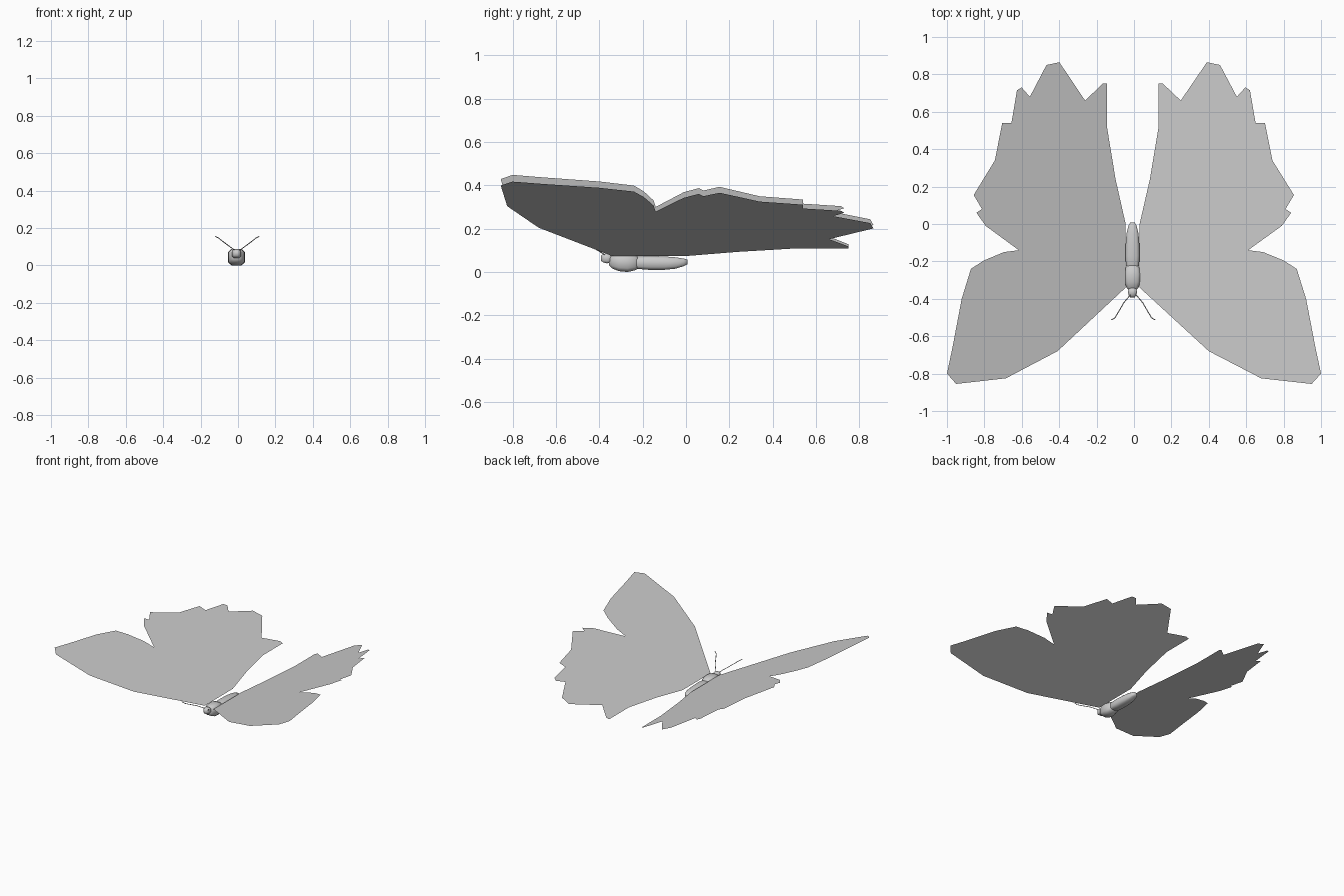
import bpy, bmesh
from mathutils import Vector

if "Cube" in bpy.data.objects:
    bpy.data.objects.remove(bpy.data.objects["Cube"])

# Wing points in plan (x, y): outline 0-28 running counter-clockwise, inner vein joints 29-34
PTS = [(.03, -.34), (.40, -.68), (.68, -.825), (.95, -.855), (1, -.80), (.97, -.66),
       (.92, -.40), (.87, -.24), (.80, -.195), (.69, -.15), (.61, -.14), (.79, -.01),
       (.84, .06), (.81, .08), (.855, .155), (.74, .34), (.70, .54), (.65, .54),
       (.62, .715), (.595, .73), (.55, .68), (.46, .85), (.39, .865), (.25, .66),
       (.155, .75), (.13, .75), (.13, .51), (.085, .24), (.03, 0),
       (.51, -.42), (.53, -.54), (.44, .07), (.365, -.06), (.295, -.19), (.70, -.21)]
FORE = [(0, 1, 30, 29, 33, 32, 28), (1, 2, 3, 30), (3, 4, 5, 30), (5, 6, 29, 30),
        (6, 7, 29), (7, 8, 9, 34, 29), (32, 33, 29, 34, 9, 10, 11)]
HIND = [(28, 32, 31, 23, 24, 25, 26, 27), (32, 11, 31), (31, 11, 12, 13, 14),
        (31, 14, 15, 16, 17), (31, 17, 18, 19, 20), (31, 20, 21, 22, 23)]


def mesh_object(name, bm):
    me = bpy.data.meshes.new(name)
    bm.to_mesh(me)
    bm.free()
    ob = bpy.data.objects.new(name, me)
    bpy.context.collection.objects.link(ob)
    return ob


def wing(name, faces, side):
    slope = .354 if side > 0 else .385
    bm = bmesh.new()
    verts = {}
    for face in faces:
        for i in face:
            if i not in verts:
                x, y = PTS[i]
                if side < 0:
                    x = .015 + .985 * x
                verts[i] = bm.verts.new((side * x, y, .063 + slope * x))
        order = face if side > 0 else face[::-1]
        bm.faces.new([verts[i] for i in order])
    mesh_object(name, bm)


def loft(name, sections):
    """Rounded-square rings along y; each section is (y, half width, z low, z high)."""
    corner = [(1, .6), (.6, 1), (-.6, 1), (-1, .6), (-1, -.6), (-.6, -1), (.6, -1), (1, -.6)]
    bm = bmesh.new()
    rings = []
    for y, w, lo, hi in sections:
        m, h = (lo + hi) / 2, (hi - lo) / 2
        rings.append([bm.verts.new((-.008 + w * a, y, m + h * b)) for a, b in corner])
    for r, s in zip(rings, rings[1:]):
        for i in range(8):
            j = (i + 1) % 8
            bm.faces.new((r[i], r[j], s[j], s[i]))
    bm.faces.new(rings[0])
    bm.faces.new(rings[-1])
    bmesh.ops.recalc_face_normals(bm, faces=bm.faces)
    for f in bm.faces:
        f.smooth = True
    mesh_object(name, bm)


# Wings
for side, label in ((1, "right"), (-1, "left")):
    wing(label + "_forewing", FORE, side)
    wing(label + "_hindwing", HIND, side)

# Body
loft("abdomen", [(-.25, .025, .022, .065), (-.22, .035, .014, .071), (-.17, .038, .010, .074),
                 (-.10, .036, .010, .072), (-.05, .032, .015, .068), (-.01, .022, .027, .062),
                 (.008, .012, .036, .056)])
loft("thorax", [(-.355, .018, .030, .070), (-.34, .032, .016, .080), (-.31, .043, .004, .087),
                (-.27, .045, .000, .088), (-.235, .038, .008, .080), (-.215, .024, .020, .066)])
loft("head", [(-.392, .012, .052, .076), (-.382, .020, .044, .083), (-.365, .024, .040, .087),
              (-.35, .022, .042, .084), (-.34, .014, .050, .076)])

# Antennae
for side, label in ((1, "right"), (-1, "left")):
    cu = bpy.data.curves.new(label + "_antenna", 'CURVE')
    cu.dimensions = '3D'
    cu.bevel_depth = .0025
    cu.bevel_resolution = 0
    cu.use_fill_caps = True
    path = [(.012, -.375, .080), (.05, -.42, .108), (.082, -.475, .132),
            (.098, -.502, .145), (.117, -.512, .156)]
    sp = cu.splines.new('POLY')
    sp.points.add(len(path) - 1)
    for p, (x, y, z) in zip(sp.points, path):
        p.co = (-.004 + side * x, y, z, 1)
    bpy.context.collection.objects.link(bpy.data.objects.new(label + "_antenna", cu))
